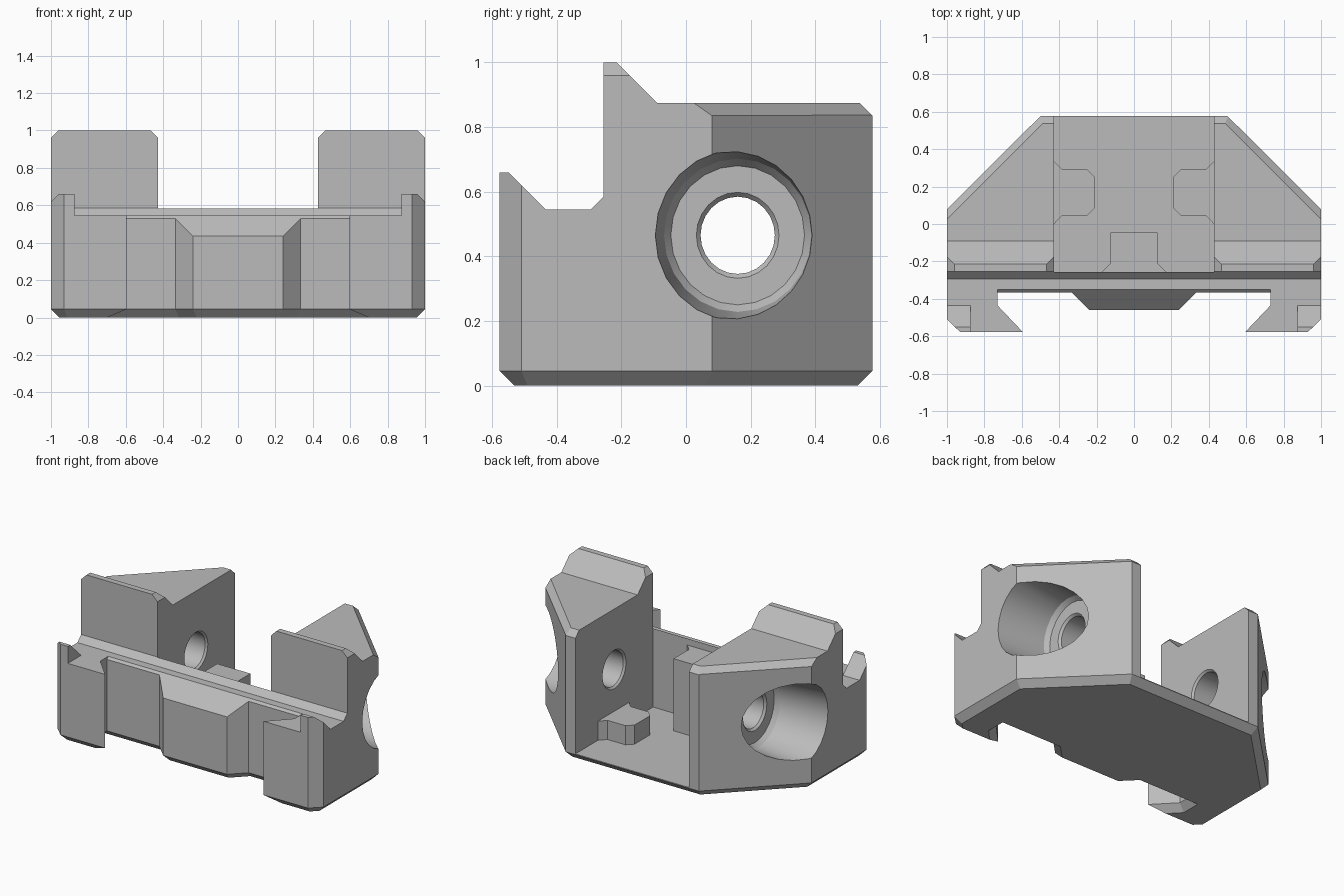
import bpy, bmesh, math
from mathutils import Vector

cube = bpy.data.objects.get("Cube")
if cube:
    bpy.data.objects.remove(cube, do_unlink=True)

grey = bpy.data.materials.new("light_grey")
grey.use_nodes = True
GREY = (0.5, 0.5, 0.5, 1)
grey.diffuse_color = GREY
grey.node_tree.nodes["Principled BSDF"].inputs["Base Color"].default_value = GREY


def add_object(name, bm):
    bmesh.ops.recalc_face_normals(bm, faces=bm.faces)
    mesh = bpy.data.meshes.new(name)
    bm.to_mesh(mesh)
    bm.free()
    mesh.materials.append(grey)
    obj = bpy.data.objects.new(name, mesh)
    bpy.context.collection.objects.link(obj)
    return obj


def prism(name, points, axis, low, high, bottom_bevel=0):
    """Extrude a 2D polygon along the x, y or z axis."""
    place = {"x": lambda a, b, t: (t, a, b),
             "y": lambda a, b, t: (a, t, b),
             "z": lambda a, b, t: (a, b, t)}[axis]
    bm = bmesh.new()
    base = bm.faces.new([bm.verts.new(place(a, b, low)) for a, b in points])
    top = bmesh.ops.extrude_face_region(bm, geom=[base], use_keep_orig=True)["geom"]
    shift = Vector(place(0, 0, high - low))
    for v in top:
        if isinstance(v, bmesh.types.BMVert):
            v.co += shift
    bmesh.ops.recalc_face_normals(bm, faces=bm.faces)
    if bottom_bevel:
        bmesh.ops.bevel(bm, geom=list(base.edges), offset=bottom_bevel,
                        segments=1, affect="EDGES", clamp_overlap=False)
    return add_object(name, bm)


def lathe_x(name, profile, centre, side, segments=24, stretch=1.04):
    """Revolve (x, radius) points about an axis parallel to x."""
    bm = bmesh.new()
    rings = []
    for x, r in profile:
        angles = [math.tau * i / segments for i in range(segments)]
        rings.append([bm.verts.new((side * x, centre[0] + r * math.sin(a),
                                    centre[1] + stretch * r * math.cos(a))) for a in angles])
    for a, b in zip(rings, rings[1:]):
        for i in range(segments):
            j = (i + 1) % segments
            bm.faces.new((a[i], a[j], b[j], b[i]))
    bm.faces.new(rings[0])
    bm.faces.new(rings[-1])
    return add_object(name, bm)


def combine(target, cutter, operation="DIFFERENCE"):
    mod = target.modifiers.new("cut", "BOOLEAN")
    mod.operation, mod.object, mod.solver = operation, cutter, "EXACT"
    bpy.context.view_layer.objects.active = target
    bpy.ops.object.modifier_apply(modifier=mod.name)
    bpy.data.objects.remove(cutter, do_unlink=True)


def mirrored(half):
    return half + [(-x, y) for x, y in reversed(half)]


# Body: plan outline with dovetail claws, front boss and chamfered underside
outline = mirrored([(0.24, -0.46), (0.335, -0.365), (0.73, -0.365), (0.73, -0.435),
                    (0.595, -0.577), (0.93, -0.577), (1, -0.51), (1, 0.08), (0.5, 0.577)])
body = prism("clamp_body", outline, "z", 0, 1.1, bottom_bevel=0.045)

# Side profile: front lips, step, tall ridge and back deck
profile = [(-0.7, -0.1), (0.7, -0.1), (0.7, 0.875), (-0.09, 0.875), (-0.215, 1), (-0.255, 1),
           (-0.255, 0.585), (-0.295, 0.545), (-0.435, 0.545), (-0.55, 0.66), (-0.7, 0.66)]
combine(body, prism("side_profile", profile, "x", -1.2, 1.2), "INTERSECT")

# Central channel, flared at the top of the two towers
channel = mirrored([(0.427, 0.05), (0.427, 0.96), (0.527, 1.06)])
combine(body, prism("channel", channel, "y", -0.256, 0.8))

# Low claw tops between the outer lips
lip_gap = mirrored([(0.875, 0.545), (0.875, 0.8)])
combine(body, prism("lip_gap", lip_gap, "y", -0.8, -0.42))

# Sloped top of the front boss and of the dovetail back wall
for width, front in ((0.45, -0.5), (0.73, -0.4)):
    slope = [(-0.33, 0.565), (front, front + 0.895), (front, 0.565)]
    combine(body, prism("slope", slope, "x", -width, width))

# Chamfers along the back and angled top edges
for angle, d in ((-45, 0.764), (0, 0.577), (45, 0.764)):
    wedge = prism("edge_wedge", [(d + 0.05, 0.785), (d - 0.09, 0.925), (d + 0.05, 0.925)],
                  "x", -1.2, 1.2)
    wedge.rotation_euler.z = math.radians(angle)
    bpy.context.view_layer.update()
    combine(body, wedge)

# Outer tower corner chamfers and the stepped screw bores
bore = [(0.4, 0.15), (0.44, 0.115), (0.615, 0.115), (0.63, 0.128), (0.63, 0.207),
        (0.66, 0.228), (1, 0.255), (1.1, 0.262)]
for side in (-1, 1):
    corner = [(side * x, z) for x, z in ((1.05, 0.91), (1.05, 1.05), (0.91, 1.05))]
    combine(body, prism("corner", corner, "y", -0.4, 0))
    combine(body, lathe_x("bore", bore, (0.16, 0.465), side))

# Stop block on the channel wall
stop = mirrored([(0.125, -0.045), (0.125, -0.21), (0.168, -0.253), (0.168, -0.27)])
parts = [body, prism("stop_block", stop, "z", 0.03, 0.54)]

# Low flared blocks on the channel floor under the bores
foot = [(0.44, 0.335), (0.427, 0.335), (0.385, 0.292), (0.25, 0.292), (0.21, 0.252),
        (0.21, 0.085), (0.25, 0.045), (0.385, 0.045), (0.427, 0), (0.44, 0)]
for side, label in ((1, "left"), (-1, "right")):
    parts.append(prism(label + "_floor_block", [(side * x, y) for x, y in foot], "z", 0.03, 0.18))

# Smooth bores, sharp flats
bpy.ops.object.select_all(action="DESELECT")
for part in parts:
    part.select_set(True)
bpy.context.view_layer.objects.active = body
bpy.ops.object.shade_smooth_by_angle(angle=math.radians(30))
